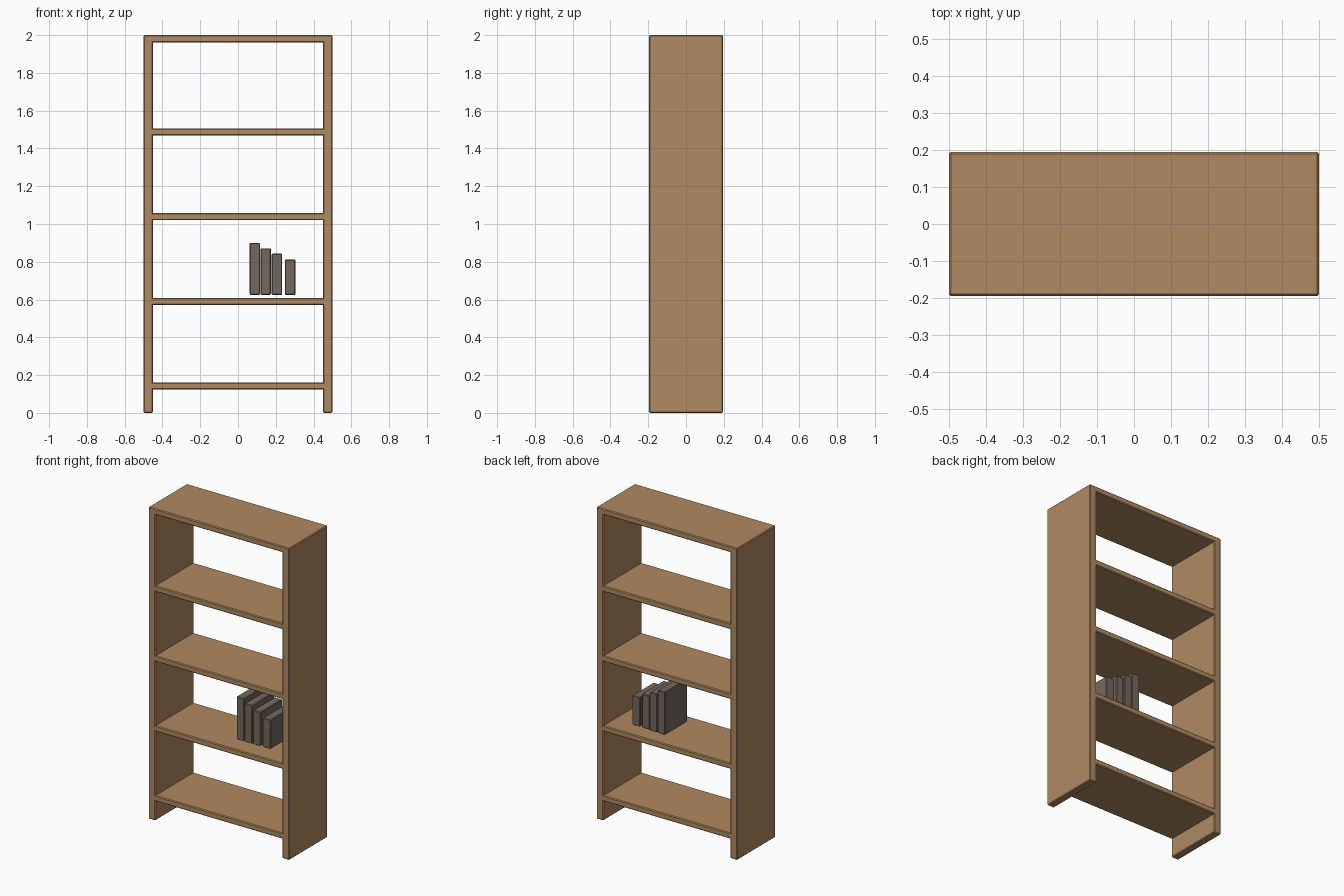
import bpy, bmesh

if "Cube" in bpy.data.objects:
    bpy.data.objects.remove(bpy.data.objects["Cube"])


def material(name, rgb):
    m = bpy.data.materials.new(name)
    m.diffuse_color = (*rgb, 1)
    m.use_nodes = True
    m.node_tree.nodes["Principled BSDF"].inputs["Base Color"].default_value = m.diffuse_color
    return m


wood = material("oak_wood", (0.434, 0.254, 0.122))
cover = material("grey_brown_cover", (0.178, 0.141, 0.112))


def add_object(name, bm, mat):
    bmesh.ops.recalc_face_normals(bm, faces=bm.faces)
    mesh = bpy.data.meshes.new(name)
    bm.to_mesh(mesh)
    bm.free()
    mesh.materials.append(mat)
    ob = bpy.data.objects.new(name, mesh)
    bpy.context.collection.objects.link(ob)
    return ob


# Shelf frame: a grid of cells with the openings left out, extruded front to back
D, B = 0.195, 0.005
xs = [-0.5, -0.45, 0.45, 0.5]
zs = [0, 0.124, 0.161, 0.572, 0.609, 1.020, 1.057, 1.468, 1.506, 1.962, 2.0]
bm = bmesh.new()
for i in range(len(xs) - 1):
    for k in range(len(zs) - 1):
        if i == 1 and k % 2 == 0:
            continue  # open bay between boards
        bm.faces.new([bm.verts.new((xs[a], -D, zs[c]))
                      for a, c in ((i, k), (i + 1, k), (i + 1, k + 1), (i, k + 1))])
bmesh.ops.remove_doubles(bm, verts=bm.verts, dist=1e-4)
ret = bmesh.ops.extrude_face_region(bm, geom=bm.faces[:])
bmesh.ops.translate(bm, vec=(0, 2 * D, 0),
                    verts=[g for g in ret["geom"] if isinstance(g, bmesh.types.BMVert)])
bmesh.ops.recalc_face_normals(bm, faces=bm.faces)
# Chamfer every outward corner, leaving the joints inside square
sharp = [e for e in bm.edges if e.is_manifold and e.calc_face_angle_signed() > 0.5]
bmesh.ops.bevel(bm, geom=sharp, offset=B, segments=1, affect='EDGES', clamp_overlap=True)
add_object("shelf_frame", bm, wood)

# Row of books: left, right, top, front, back
books = [(0.062, 0.117, 0.900, -0.105, 0.123),
         (0.120, 0.174, 0.871, -0.105, 0.120),
         (0.178, 0.233, 0.843, -0.105, 0.116),
         (0.248, 0.304, 0.812, -0.105, 0.113)]
for n, (x0, x1, top, y0, y1) in enumerate(books, 1):
    bm = bmesh.new()
    bmesh.ops.create_cube(bm, size=1)
    for v in bm.verts:
        v.co = (x0 if v.co.x < 0 else x1, y0 if v.co.y < 0 else y1,
                0.625 if v.co.z < 0 else top)
    bmesh.ops.bevel(bm, geom=bm.edges[:], offset=0.004, segments=1, affect='EDGES')
    add_object(f"book_{n}", bm, cover)
